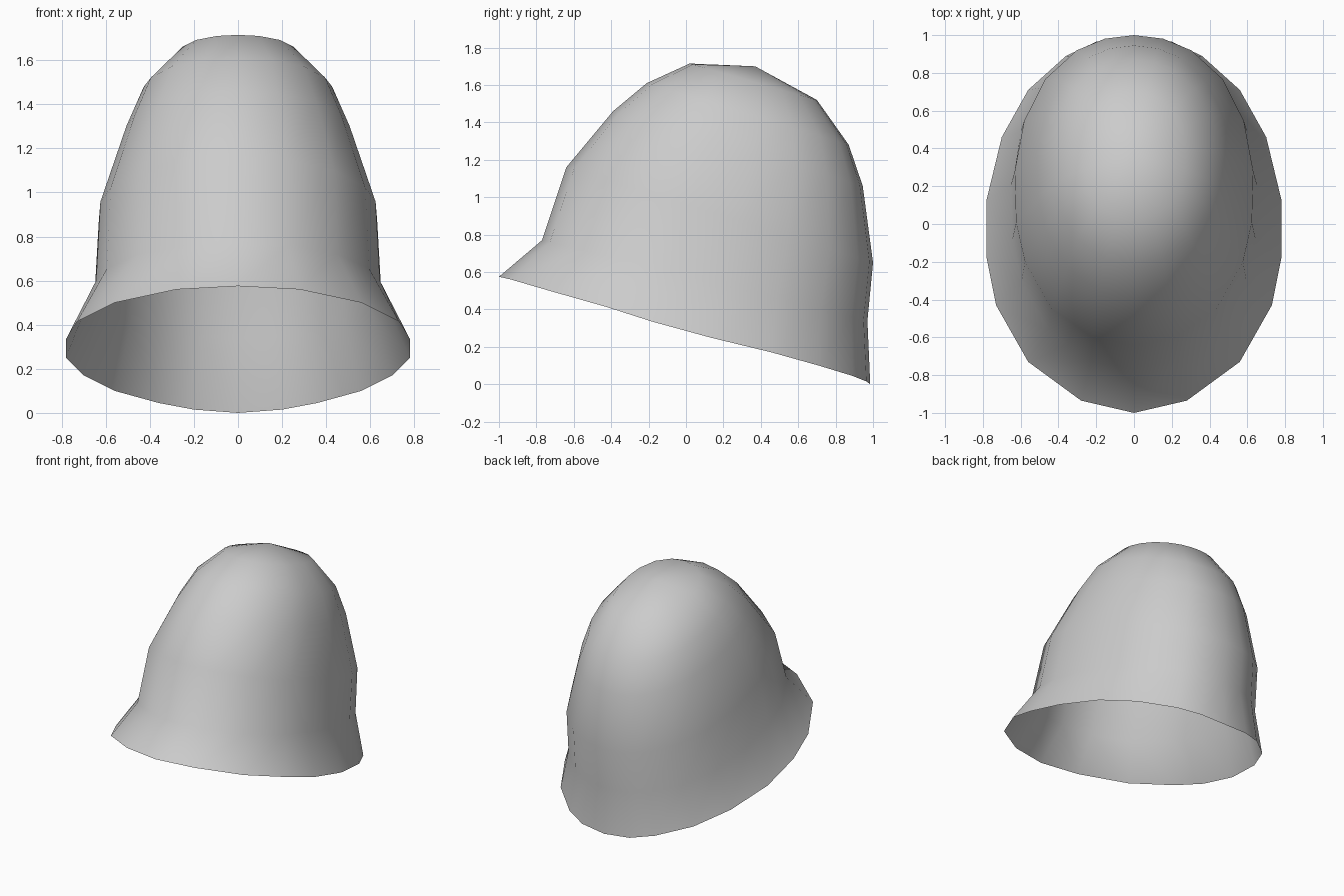
import bpy, bmesh
from math import sin, cos, radians

if "Cube" in bpy.data.objects:
    bpy.data.objects.remove(bpy.data.objects["Cube"])

# Brim outline, right half from front to back: x, y, z
rim = [(0, -1, .575), (.28, -.935, .56), (.56, -.73, .50), (.73, -.43, .415),
       (.78, -.18, .335), (.78, .13, .25), (.70, .46, .17), (.56, .71, .10),
       (.36, .89, .045), (.20, .965, .015), (0, .985, 0)]
half_angles = [0, 20, 42, 63, 78, 97, 116, 134, 152, 166, 180]

# Tilted dome rings: front y, front z, back y, back z, half width
rings = [(-.77, .77, .97, .34, .655),
         (-.64, 1.16, 1.0, .65, .635),
         (-.39, 1.46, .945, 1.06, .515),
         (-.21, 1.61, .87, 1.28, .435),
         (.02, 1.715, .70, 1.52, .275)]


def half_ring(fy, fz, by, bz, w):
    pts = []
    for a in half_angles:
        c, s = cos(radians(a)), sin(radians(a))
        k = 1 + .03 * (2 * s * c) ** 2  # slightly squared oval
        f = .5 - .5 * c * k
        pts.append((w * s * k, fy + (by - fy) * f, fz + (bz - fz) * f))
    return pts


def full_loop(bm, half):
    mirrored = [(-x, y, z) for x, y, z in half[-2:0:-1]]
    return [bm.verts.new(p) for p in half + mirrored]


# Flared brim and dome as one open shell
bm = bmesh.new()
loops = [full_loop(bm, rim)] + [full_loop(bm, half_ring(*r)) for r in rings]
n = len(loops[0])
for lo, hi in zip(loops, loops[1:]):
    for i in range(n):
        j = (i + 1) % n
        bm.faces.new((lo[i], lo[j], hi[j], hi[i]))

# Crown
top = bm.verts.new((0, .37, 1.70))
for i in range(n):
    bm.faces.new((loops[-1][i], loops[-1][(i + 1) % n], top))
for f in bm.faces:
    f.smooth = True

mesh = bpy.data.meshes.new("helmet_shell")
bm.to_mesh(mesh)
bm.free()
bpy.context.collection.objects.link(bpy.data.objects.new("helmet_shell", mesh))
